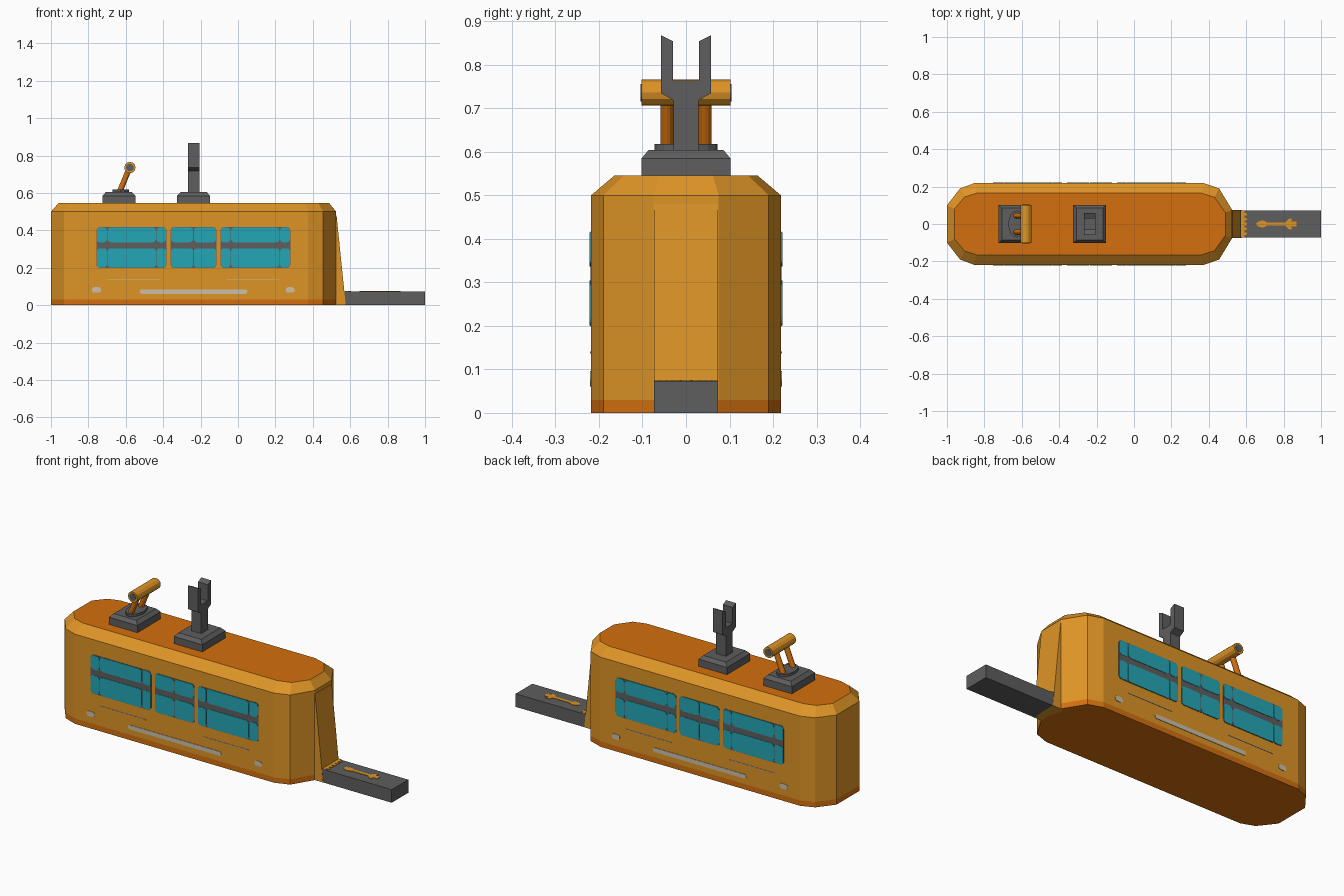
import bpy, bmesh, math
from mathutils import Vector

if "Cube" in bpy.data.objects:
    bpy.data.objects.remove(bpy.data.objects["Cube"])


def material(name, rgb):
    m = bpy.data.materials.new(name)
    lin = [(c / 255 / 12.92) if c < 11 else ((c / 255 + 0.055) / 1.055) ** 2.4 for c in rgb]
    m.diffuse_color = (*lin, 1)
    m.use_nodes = True
    m.node_tree.nodes["Principled BSDF"].inputs["Base Color"].default_value = m.diffuse_color
    return m


AMBER = material("amber", (222, 148, 38))
ORANGE = material("burnt_orange", (211, 112, 14))
GREY = material("dark_grey", (94, 94, 94))
TEAL = material("teal_glass", (36, 166, 182))
PALE = material("pale_trim", (205, 192, 168))


def finish(name, bm, *mats):
    bmesh.ops.recalc_face_normals(bm, faces=bm.faces[:])
    me = bpy.data.meshes.new(name)
    bm.to_mesh(me)
    bm.free()
    for m in mats:
        me.materials.append(m)
    ob = bpy.data.objects.new(name, me)
    bpy.context.collection.objects.link(ob)
    return ob


def loft(bm, rings):
    """Skin equal-length rings of points and cap both ends."""
    vs = [[bm.verts.new(p) for p in r] for r in rings]
    n = len(vs[0])
    for a, b in zip(vs, vs[1:]):
        for i in range(n):
            j = (i + 1) % n
            bm.faces.new((a[i], a[j], b[j], b[i]))
    bm.faces.new(vs[0])
    bm.faces.new(vs[-1])


def rect(x0, x1, y0, y1, z):
    return [(x0, y0, z), (x1, y0, z), (x1, y1, z), (x0, y1, z)]


def rounded(x0, x1, z0, z1, r, steps=3):
    """Rounded rectangle in the xz plane."""
    pts = []
    for k, (cx, cz) in enumerate([(x1 - r, z1 - r), (x0 + r, z1 - r), (x0 + r, z0 + r), (x1 - r, z0 + r)]):
        for s in range(steps + 1):
            a = math.pi / 2 * (k + s / steps)
            pts.append((cx + r * math.cos(a), cz + r * math.sin(a)))
    return pts


def side_plates(name, shapes, y_out, mat):
    """Thin plates on both long sides of the body."""
    bm = bmesh.new()
    for pts in shapes:
        for s in (-1, 1):
            loft(bm, [[(x, s * y, z) for x, z in pts] for y in (0.215, y_out)])
    return finish(name, bm, mat)


def cylinder(bm, p0, p1, r, sides=12):
    p0, p1 = Vector(p0), Vector(p1)
    d = p1 - p0
    u = d.cross(Vector((1, 0, 0))).normalized()
    v = d.normalized().cross(u)
    ang = [2 * math.pi * i / sides for i in range(sides)]
    loft(bm, [[p + r * (math.cos(a) * u + math.sin(a) * v) for a in ang] for p in (p0, p1)])


# Main body: long chamfered hull with a burnt orange foot band and roof
half = [(0.525, 0.075), (0.455, 0.19), (0.375, 0.218), (-0.855, 0.218), (-0.93, 0.19), (-1.0, 0.1)]
top = [(0.488, 0.062), (0.43, 0.143), (0.36, 0.165), (-0.84, 0.165), (-0.905, 0.145), (-0.96, 0.08)]


def ring(h, z):
    return [(x, y, z) for x, y in h] + [(x, -y, z) for x, y in reversed(h)]


bm = bmesh.new()
loft(bm, [ring(half, 0), ring(half, 0.03), ring(half, 0.5), ring(top, 0.545)])
bm.normal_update()
for f in bm.faces:
    z = f.calc_center_median().z
    f.material_index = 1 if z < 0.03 or z > 0.54 else 0
finish("body", bm, AMBER, ORANGE)

# Tapered wedge at the end of the body
bm = bmesh.new()
wedge = [(0.51, 0), (0.576, 0), (0.527, 0.48), (0.51, 0.48)]
loft(bm, [[(x, y, z) for x, z in wedge] for y in (-0.074, 0.074)])
finish("end_wedge", bm, AMBER)

# Low platform with its painted spanner mark and edge teeth
bm = bmesh.new()
loft(bm, [rect(0.57, 1.0, -0.073, 0.073, z) for z in (0, 0.073)])
finish("platform", bm, GREY)

bm = bmesh.new()
mark = [(0.65, 0.0), (0.665, 0.014), (0.69, 0.02), (0.71, 0.009), (0.81, 0.009), (0.825, 0.026),
        (0.845, 0.03), (0.84, 0.014), (0.868, 0.012)]
outline = mark + [(x, -y) for x, y in reversed(mark[1:])]
loft(bm, [[(x, y, z) for x, y in outline] for z in (0.072, 0.076)])
finish("spanner_mark", bm, AMBER)

bm = bmesh.new()
loft(bm, [rect(0.572, 0.59, -0.073, 0.073, z) for z in (0.072, 0.076)])
for i in range(5):
    y = -0.052 + i * 0.026
    loft(bm, [rect(0.59, 0.603, y - 0.007, y + 0.007, z) for z in (0.072, 0.076)])
finish("platform_teeth", bm, AMBER)

# Windows: grey frames with teal panes in two rows
windows = [[-0.757, -0.699, -0.437, -0.382], [-0.36, -0.238, -0.115], [-0.094, -0.039, 0.223, 0.28]]
rows = [(0.201, 0.304), (0.336, 0.415)]
frames, panes = [], []
for cols in windows:
    frames.append(rounded(cols[0], cols[-1], 0.199, 0.417, 0.018))
    for x0, x1 in zip(cols, cols[1:]):
        panes += [rounded(x0 + 0.002, x1 - 0.002, z0, z1, 0.017) for z0, z1 in rows]
side_plates("window_frames", frames, 0.2195, GREY)
side_plates("window_panes", panes, 0.2215, TEAL)

# Side trim: long bar, end lamps and hairlines
trim = [rounded(-0.525, 0.05, 0.061, 0.085, 0.011), rounded(-0.78, -0.732, 0.067, 0.096, 0.012),
        rounded(0.255, 0.302, 0.067, 0.096, 0.012),
        rounded(-0.7, -0.415, 0.137, 0.141, 0.001), rounded(-0.062, 0.22, 0.137, 0.141, 0.001)]
side_plates("side_trim", trim, 0.2205, PALE)

# Chamfered roof mounts
for name, x in (("lever_mount", -0.637), ("fork_mount", -0.237)):
    bm = bmesh.new()
    loft(bm, [rect(x - 0.088, x + 0.088, -0.102, 0.102, 0.54),
              rect(x - 0.088, x + 0.088, -0.102, 0.102, 0.585),
              rect(x - 0.07, x + 0.07, -0.086, 0.086, 0.604)])
    finish(name, bm, GREY)

# Lever: oval foot, two leaning legs, cross bar with grey end caps
bm = bmesh.new()
loft(bm, [[(-0.627 + 0.045 * math.cos(a), 0.072 * math.sin(a), z)
           for a in [math.tau * i / 16 for i in range(16)]] for z in (0.6, 0.618)])
finish("lever_foot", bm, GREY)

bm = bmesh.new()
for s in (-1, 1):
    cylinder(bm, (-0.631, s * 0.044, 0.61), (-0.582, s * 0.044, 0.73), 0.015)
finish("lever_legs", bm, ORANGE)

bm = bmesh.new()
cylinder(bm, (-0.578, -0.102, 0.736), (-0.578, 0.102, 0.736), 0.03)
finish("lever_bar", bm, AMBER)

bm = bmesh.new()
for s in (-1, 1):
    cylinder(bm, (-0.578, s * 0.1, 0.736), (-0.578, s * 0.104, 0.736), 0.02)
finish("lever_end_caps", bm, GREY)

# Two-pronged fork post
bm = bmesh.new()
prong = [(0.029, 0.6), (0.029, 0.718), (0.058, 0.735), (0.058, 0.868), (0.03, 0.854), (0.03, 0.764)]
profile = prong + [(-y, z) for y, z in reversed(prong)]
loft(bm, [[(x, y, z) for y, z in profile] for x in (-0.267, -0.207)])
finish("fork_post", bm, GREY)
